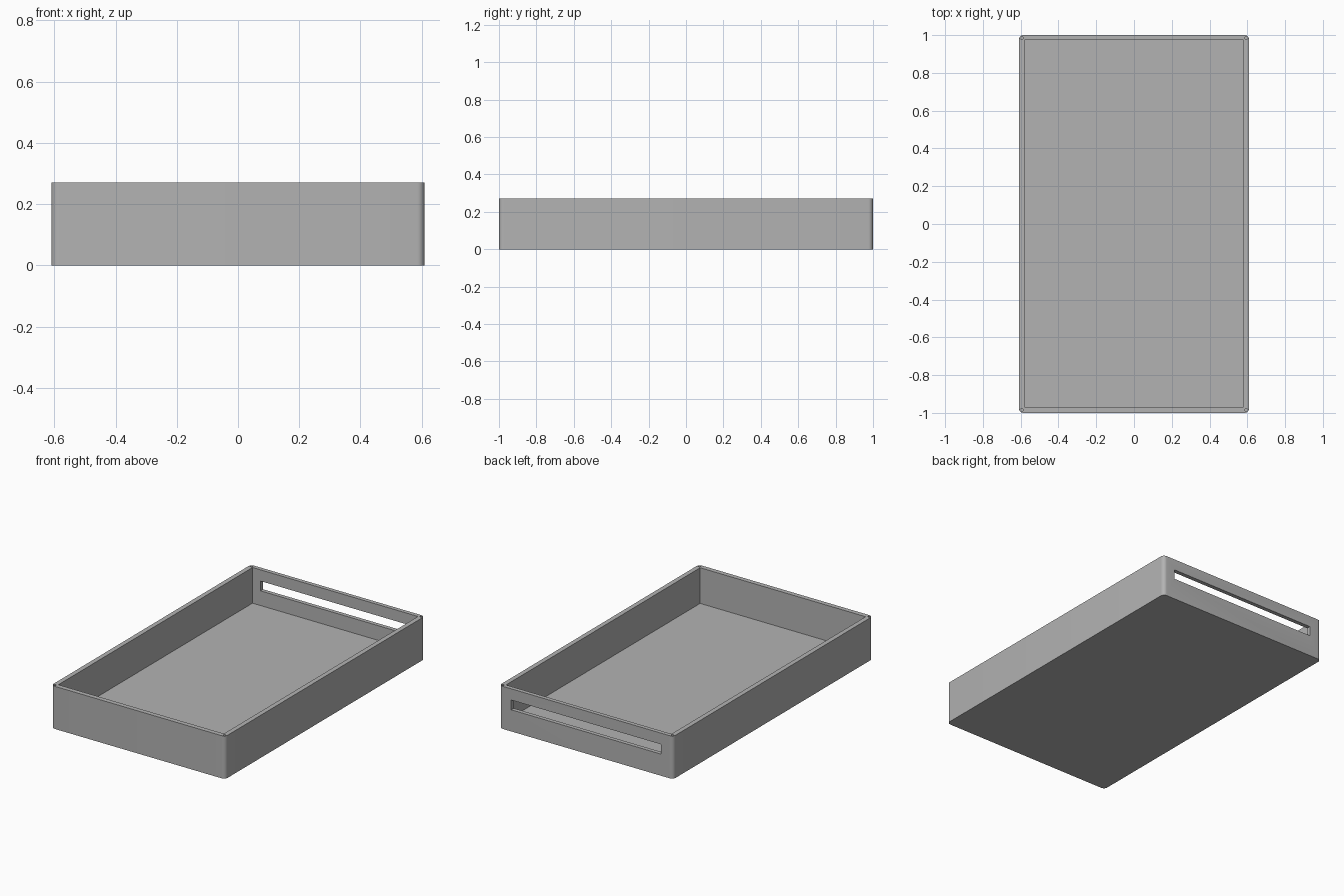
import bpy, bmesh

if "Cube" in bpy.data.objects:
    bpy.data.objects.remove(bpy.data.objects["Cube"])

W, L, H = 1.22, 2.0, 0.27          # outer size
SIDE, FRONT, BACK = 0.03, 0.03, 0.026  # wall thicknesses
FLOOR = 0.044
CORNER = 0.025

grey = bpy.data.materials.new("plain grey")
grey.diffuse_color = (0.45, 0.45, 0.45, 1)
grey.use_nodes = True
grey.node_tree.nodes["Principled BSDF"].inputs["Base Color"].default_value = grey.diffuse_color


def box(name, lo, hi):
    """Box between two opposite corners."""
    size = [b - a for a, b in zip(lo, hi)]
    mid = [(a + b) / 2 for a, b in zip(lo, hi)]
    bm = bmesh.new()
    bmesh.ops.create_cube(bm, size=1)
    bmesh.ops.scale(bm, vec=size, verts=bm.verts)
    bmesh.ops.translate(bm, vec=mid, verts=bm.verts)
    return finish(bm, name)


def finish(bm, name):
    mesh = bpy.data.meshes.new(name)
    bm.to_mesh(mesh)
    bm.free()
    mesh.materials.append(grey)
    ob = bpy.data.objects.new(name, mesh)
    bpy.context.collection.objects.link(ob)
    return ob


def cut(target, cutter):
    """Subtract the cutter, then remove it."""
    cutter.hide_render = True
    mod = target.modifiers.new("cut", 'BOOLEAN')
    mod.operation = 'DIFFERENCE'
    mod.solver = 'EXACT'
    mod.object = cutter
    bpy.context.view_layer.objects.active = target
    bpy.ops.object.modifier_apply(modifier=mod.name)
    bpy.data.objects.remove(cutter, do_unlink=True)


# Tray body with rounded upright corners
tray = box("tray", (-W / 2, -L / 2, 0), (W / 2, L / 2, H))
bm = bmesh.new()
bm.from_mesh(tray.data)
upright = [e for e in bm.edges if abs(e.verts[0].co.z - e.verts[1].co.z) > 0.1]
bmesh.ops.bevel(bm, geom=upright, offset=CORNER, segments=8, profile=0.5, affect='EDGES')
bm.to_mesh(tray.data)
bm.free()

# Open inside
cut(tray, box("cavity_cutter", (-W / 2 + SIDE, -L / 2 + FRONT, FLOOR),
              (W / 2 - SIDE, L / 2 - BACK, H + 0.1)))

# Long slot through the back wall
cut(tray, box("slot_cutter", (-0.525, L / 2 - 0.1, 0.137), (0.525, L / 2 + 0.1, 0.199)))

# Small pin holes in the rim corners
for sx in (-1, 1):
    for sy in (-1, 1):
        bm = bmesh.new()
        bmesh.ops.create_cone(bm, cap_ends=True, segments=16, radius1=0.008,
                              radius2=0.008, depth=0.2)
        bmesh.ops.translate(bm, vec=(sx * (W / 2 - 0.015), sy * (L / 2 - 0.015), H),
                            verts=bm.verts)
        cut(tray, finish(bm, "pin_hole_cutter"))

# Smooth the rounded corners, keep the edges sharp
bpy.ops.object.select_all(action='DESELECT')
tray.select_set(True)
bpy.context.view_layer.objects.active = tray
bpy.ops.object.shade_smooth_by_angle()
